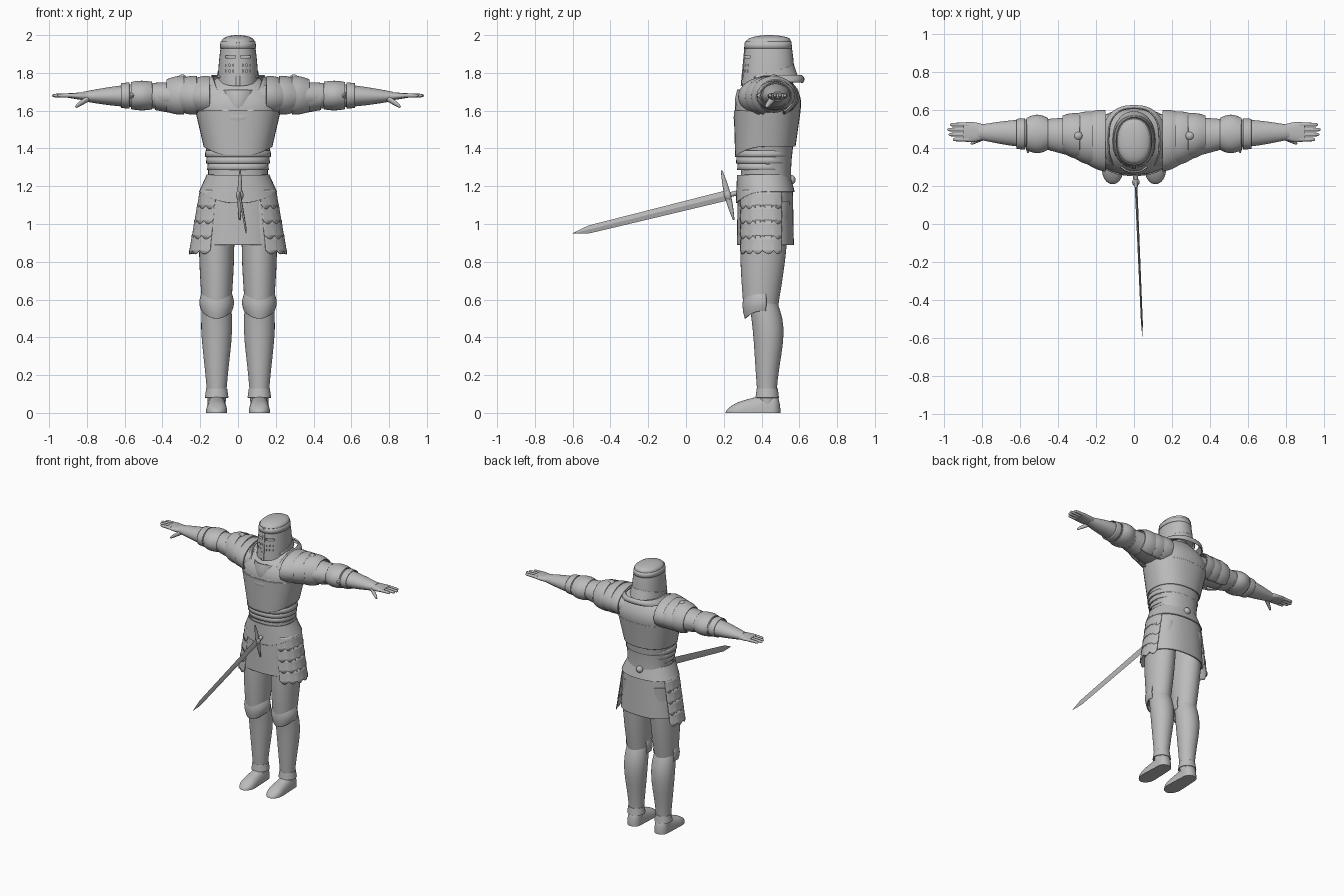
import bpy, bmesh
from math import sin, cos, pi, radians, copysign, sqrt
from mathutils import Vector, Matrix

if "Cube" in bpy.data.objects:
    bpy.data.objects.remove(bpy.data.objects["Cube"])

steel = bpy.data.materials.new("grey steel")
steel.use_nodes = True
grey = (.5, .5, .5, 1)
steel.diffuse_color = grey
steel.node_tree.nodes["Principled BSDF"].inputs["Base Color"].default_value = grey


def add_object(name, bm):
    mesh = bpy.data.meshes.new(name)
    bm.to_mesh(mesh)
    bm.free()
    mesh.materials.append(steel)
    obj = bpy.data.objects.new(name, mesh)
    bpy.context.collection.objects.link(obj)
    return obj


def pair(value):
    return Vector(value) if isinstance(value, tuple) else Vector((value, value))


def end_rounding(t, start_part, end_part):
    """Elliptical narrowing over the given share of each end."""
    factor = 1
    for distance, part in ((t, start_part), (1 - t, end_part)):
        if distance < part:
            factor *= max(.05, sqrt(1 - (1 - distance / part) ** 2))
    return factor


def tube(name, start, end, first, last, swell=0, peak=1, bow=0, axis="z", sides=36, steps=12,
         power=2, span=None, plate=0, rounding=(0, 0), dip=(0, 0), tilt=0, scallop=0,
         mirror=False, pose=Matrix.Identity(4), sharp=40):
    """Skin superelliptic rings from start to end, swelling on the way.
    dip lowers the front of the first and last ring, tilt tips the first ring back-up."""
    bm = bmesh.new()
    start, end = Vector(start), Vector(end)
    first, last, swell = pair(first), pair(last), pair(swell)
    u, v, w = {"x": (1, 2, 0), "y": (0, 2, 1), "z": (0, 1, 2)}[axis]
    low, high = span or (0, 360)
    count = sides + 1 if span else sides
    loops = []
    for k in range(steps + 1):
        t = (1 - cos(pi * k / steps)) / 2
        bulge = sin(pi * t ** peak)
        size = (first.lerp(last, t) + swell * bulge) * end_rounding(t, *rounding)
        loop = []
        for i in range(count):
            angle = radians(low + (high - low) * i / sides)
            c, s = cos(angle), sin(angle)
            p = start.lerp(end, t)
            p[u] += size.x * copysign(abs(c) ** (2 / power), c)
            p[v] += size.y * copysign(abs(s) ** (2 / power), s) + bow * bulge
            p[w] += tilt * (1 - t) * s - (dip[0] + (dip[1] - dip[0]) * t) * max(0, -s) ** 2
            if k == steps:
                p[w] += scallop * (1 - abs(sin(5 * pi * i / sides)))
            p = pose @ p
            p.z = max(p.z, 0)
            loop.append(bm.verts.new(p))
        loops.append(loop)
    for below, above in zip(loops, loops[1:]):
        for i in range(sides):
            j = (i + 1) % count
            bm.faces.new((below[i], below[j], above[j], above[i]))
    if not plate:
        bm.faces.new(loops[0][::-1])
        bm.faces.new(loops[-1])
    bmesh.ops.recalc_face_normals(bm, faces=bm.faces)
    obj = add_object(name, bm)
    if plate:
        solid = obj.modifiers.new("plate", "SOLIDIFY")
        solid.thickness, solid.offset = plate, 0
    if mirror:
        obj.modifiers.new("mirror", "MIRROR")
    bpy.ops.object.select_all(action="DESELECT")
    bpy.context.view_layer.objects.active = obj
    obj.select_set(True)
    bpy.ops.object.shade_smooth_by_angle(angle=radians(sharp))
    return obj


def cutter(name, centre, size, target):
    bm = bmesh.new()
    bmesh.ops.create_cube(bm, size=1, matrix=Matrix.LocRotScale(Vector(centre), None, Vector(size)))
    obj = add_object(name, bm)
    obj.hide_render = obj.hide_viewport = True
    cut = target.modifiers.new("opening", "BOOLEAN")
    cut.object, cut.operation = obj, "DIFFERENCE"


leg_x, body_y, head_y = .113, .42, .435
arm_y, arm_z = .475, 1.675
thin, thick = .005, .008

# Legs, knees and feet
tube("thighs", (leg_x, .395, .55), (leg_x, body_y, 1.12), (.075, .09), (.09, .13), swell=.01, mirror=True)
tube("calves", (leg_x, .43, .04), (leg_x, .41, .58), .047, .075, swell=.014, peak=2, bow=.02, mirror=True)
tube("knee_plates", (leg_x, .4, .63), (leg_x, .4, .54), (.077, .088), (.078, .085), swell=.01,
     span=(165, 375), dip=(0, .04), plate=thick, mirror=True)
tube("ankle_cuffs", (leg_x, .43, .13), (leg_x, .43, .08), .053, .06, plate=thin, mirror=True)
tube("feet", (leg_x, .5, 0), (leg_x, .21, 0), (.047, .12), (.06, .04), power=2.5, axis="y", steps=24,
     rounding=(.15, .3), mirror=True)

# Skirt and overlapping scale tassets
tube("skirt", (0, body_y, 1.18), (0, body_y, .89), (.19, .142), (.21, .147), power=2.4, plate=thick)
for i in range(4):
    z, r = 1.18 - .08 * i, .2 + .014 * i
    tube(f"tasset_band_{i + 1}", (0, body_y, z), (0, body_y, z - .1), (r, .146), (r + .016, .153),
         power=2.3, span=(-58, 32), sides=40, steps=3, plate=thin, scallop=.02, mirror=True)

# Torso, breastplate, belt plate and waist lames
tube("torso", (0, body_y, 1.12), (0, .43, 1.58), (.165, .14), (.22, .17), swell=(-.03, -.02), power=2.3)
tube("upper_chest", (0, .43, 1.57), (0, .45, 1.78), (.217, .169), (.1, .09), swell=(.06, .035), power=2.3)
tube("breastplate", (0, .43, 1.6), (0, body_y, 1.41), (.222, .173), (.178, .156), power=2.3,
     dip=(0, .05), plate=thick)
tube("belt_plate", (0, .41, 1.26), (0, body_y, 1.17), (.162, .136), (.203, .152), power=2.3,
     dip=(0, .06), plate=thick)
for i in range(3):
    z, r = 1.3 + .035 * i, .006 * i
    tube(f"waist_lame_{i + 1}", (0, .41, z + .02), (0, .41, z - .015), (.158 + r, .134 + r),
         (.161 + r, .137 + r), power=2.3, steps=2, plate=thin)

# Collar, chin guard and neck
tube("collar", (0, .44, 1.75), (0, .44, 1.785), (.165, .175), (.135, .17), swell=(0, .01),
     power=2.6, dip=(.22, .18), plate=.01)
tube("chin_guard", (0, .4, 1.56), (0, .4, 1.71), (.05, .12), (.11, .125), swell=.015,
     span=(200, 340), plate=thick)
tube("neck", (0, .44, 1.6), (0, .44, 1.84), .085, .085, steps=2)

# Helmet with bands, eye slits and breathing holes
helmet = tube("helmet", (0, head_y, 1.775), (0, head_y, 2), (.107, .138), (.083, .114), swell=.003,
              power=2.2, tilt=.045, rounding=(0, .13), steps=24, sharp=50)
tube("helmet_brow_band", (0, head_y, 1.965), (0, head_y, 1.93), (.09, .12), (.094, .125),
     power=2.2, steps=2, plate=thin)
tube("helmet_nasal_band", (0, head_y, 1.775), (0, head_y, 1.965), (.107, .143), (.088, .121),
     power=2.2, span=(266, 274), sides=4, tilt=.045, plate=thin)
tube("helmet_neck_rim", (0, head_y, 1.8), (0, .44, 1.775), (.106, .135), (.11, .152), tilt=.04,
     power=2.2, span=(-30, 210), dip=(0, 0), plate=thin)
for side in (-1, 1):
    cutter("eye_slit_cutter", (side * .04, .31, 1.885), (.055, .08, .014), helmet)
    for i in range(3):
        for j in range(2):
            cutter("breath_cutter", (side * (.025 + .02 * i), .3, 1.81 + .03 * j), (thin, .06, .014), helmet)

# Arms and layered shoulder plates
tube("upper_arms", (.12, .44, 1.67), (.48, arm_y, 1.68), (.14, .09), (.077, .066), axis="x", mirror=True)
tube("forearms", (.45, arm_y, 1.68), (.82, .484, arm_z), (.078, .066), (.038, .025),
     swell=(.01, .008), axis="x", mirror=True)
for i in range(3):
    x, y, r = .15 + .068 * i, .438 + .012 * i, .158 - .02 * i
    tube(f"shoulder_plate_{i + 1}", (x, y, arm_z), (x + .09, y + .012, arm_z), (r, .105), (r - .024, .087),
         swell=.006, axis="x", span=(-62, 242), plate=thick, mirror=True)
tube("upper_arm_cuffs", (.36, .466, 1.67), (.44, .47, arm_z), (.092, .079), (.081, .069),
     axis="x", plate=thin, mirror=True)
tube("shoulder_studs", (.295, .465, 1.755), (.295, .465, 1.792), .026, .024, sides=16,
     rounding=(0, .6), mirror=True)

# Elbow guards with pointed front fins
tube("elbow_guards", (.455, arm_y, 1.68), (.565, arm_y, 1.68), (.08, .069), (.081, .068),
     swell=(.017, .006), axis="x", plate=thick, mirror=True)
for i in range(2):
    x = .505 + .045 * i
    tube(f"elbow_fin_{i + 1}", (x, .44, 1.68), (x + .01, .375, 1.68), (.035, .05), .003,
         axis="y", sides=12, mirror=True)
tube("forearm_cuffs", (.575, arm_y, 1.68), (.62, arm_y, 1.68), (.08, .067), (.077, .063),
     axis="x", steps=3, plate=thin, mirror=True)

# Hands
tube("palms", (.79, .485, arm_z), (.9, .485, 1.68), (.038, .024), (.05, .012), swell=(.008, 0),
     axis="x", power=2.4, mirror=True)
for i, tip in enumerate((.955, .978, .985, .97)):
    y = .446 + .026 * i
    tube(f"finger_{i + 1}", (.87, y, 1.68), (tip, y, 1.68), .012, .009, axis="x", sides=12,
         rounding=(0, .12), mirror=True)
tube("thumbs", (.79, .463, 1.668), (.862, .424, 1.62), .02, .01, axis="x", sides=12,
     rounding=(0, .2), mirror=True)

# Sword running through the waist
pommel, tip = Vector((-.005, .565, 1.237)), Vector((.045, -.6, .95))
aim = (tip - pommel).normalized()
across = Vector((0, 0, 1)).cross(aim).normalized()
pose = Matrix((across, aim.cross(across), aim)).transposed().to_4x4()
pose.translation = pommel
length = (tip - pommel).length
hilt, point = .355, length - .09
tube("sword_pommel", (0, 0, -.015), (0, 0, .03), .025, .025, sides=20, rounding=(.5, .5), pose=pose)
tube("sword_grip", (0, 0, .02), (0, 0, hilt), .013, .013, sides=12, steps=2, pose=pose)
tube("sword_guard", (0, -.135, hilt), (0, .135, hilt), .004, .004, swell=(.009, .013), axis="y",
     sides=12, pose=pose)
tube("sword_guard_centre", (0, -.03, hilt), (0, .03, hilt), .02, .02, axis="y", sides=16,
     rounding=(.5, .5), pose=pose)
tube("sword_blade", (0, 0, hilt), (0, 0, point), (.007, .027), (thin, .021), sides=4, steps=2,
     pose=pose, sharp=10)
tube("sword_point", (0, 0, point), (0, 0, length), (thin, .021), .001, sides=4, steps=2,
     pose=pose, sharp=10)
